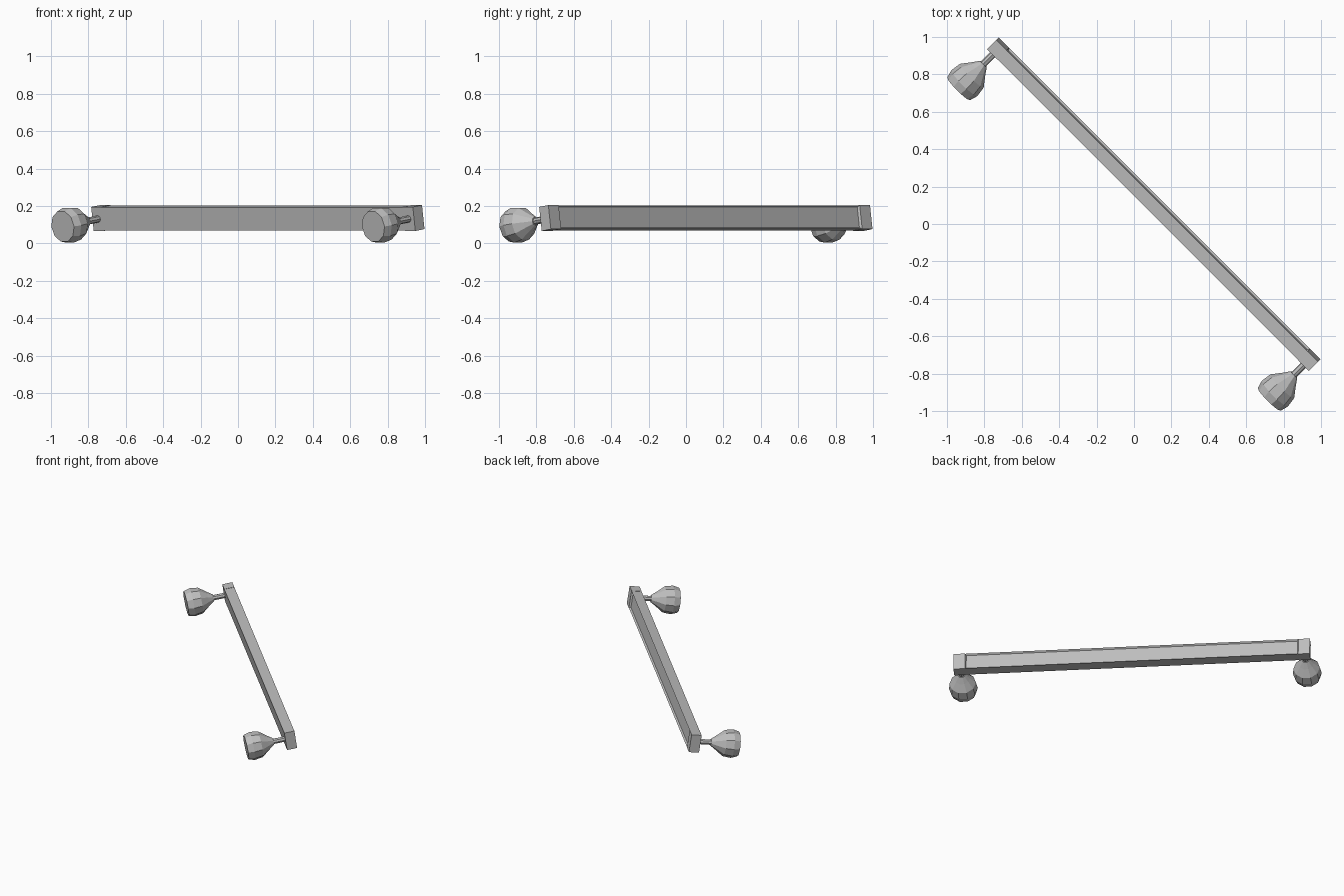
import bpy, bmesh, math
from mathutils import Matrix, Vector

cube = bpy.data.objects.get("Cube")
if cube:
    bpy.data.objects.remove(cube, do_unlink=True)

grey = bpy.data.materials.new("grey_metal")
grey.use_nodes = True
COLOR = (0.52, 0.52, 0.52, 1)
grey.diffuse_color = COLOR
grey.node_tree.nodes["Principled BSDF"].inputs["Base Color"].default_value = COLOR

# Handle frame: local x runs along the bar, local -y points to the knobs
TILT = math.radians(8.5)
ORIGIN = Vector((0.15, 0.15, 0)) / math.sqrt(2) + Vector((0, 0, 0.136))
FRAME = (Matrix.Translation(ORIGIN) @ Matrix.Rotation(math.radians(-45), 4, "Z")
         @ Matrix.Rotation(TILT, 4, "X"))

HALF_LENGTH, BLOCK = 1.216, 0.078
THICK, HEIGHT = 0.07, 0.13


def finish(name, bm):
    bmesh.ops.recalc_face_normals(bm, faces=bm.faces)
    mesh = bpy.data.meshes.new(name)
    bm.to_mesh(mesh)
    bm.free()
    mesh.materials.append(grey)
    obj = bpy.data.objects.new(name, mesh)
    obj.matrix_world = FRAME
    bpy.context.collection.objects.link(obj)
    return obj


def box(size, x=0):
    bm = bmesh.new()
    bmesh.ops.create_cube(bm, size=1, matrix=Matrix.Translation((x, 0, 0))
                          @ Matrix.Diagonal((*size, 1)))
    return bm


def lathe(name, x, profile, sides):
    """Faceted solid around local -y; profile holds (distance, radius)."""
    bm = bmesh.new()
    rings = []
    for dist, radius in profile:
        angles = [2 * math.pi * i / sides for i in range(sides)]
        rings.append([bm.verts.new((x + radius * math.cos(a), -dist,
                                    radius * math.sin(a))) for a in angles])
    for a, b in zip(rings, rings[1:]):
        for i in range(sides):
            j = (i + 1) % sides
            bm.faces.new((a[i], a[j], b[j], b[i]))
    bm.faces.new(rings[0])
    bm.faces.new(rings[-1])
    return finish(name, bm)


# Long bar with a shallow recessed panel on its outer face
bm = box((2 * (HALF_LENGTH - BLOCK), THICK, HEIGHT - 0.004))
bm.normal_update()
outer = [f for f in bm.faces if f.normal.y > 0.9]
bmesh.ops.inset_region(bm, faces=outer, thickness=0.011)
for v in {v for f in outer for v in f.verts}:
    v.co.y -= 0.012
finish("bar", bm)

# Square end blocks, each carrying a stem and a flared knob
KNOB = [(0.115, 0.024), (0.155, 0.052), (0.205, 0.09), (0.262, 0.098), (0.305, 0.086)]
for side, label in ((-1, "right"), (1, "left")):
    finish(label + "_end_block",
           box((BLOCK, THICK, HEIGHT), side * (HALF_LENGTH - BLOCK / 2)))
    knob_x = side * 1.174
    lathe(label + "_stem", knob_x, [(0.03, 0.019), (0.12, 0.019)], 8)
    lathe(label + "_knob", knob_x, KNOB, 10)
